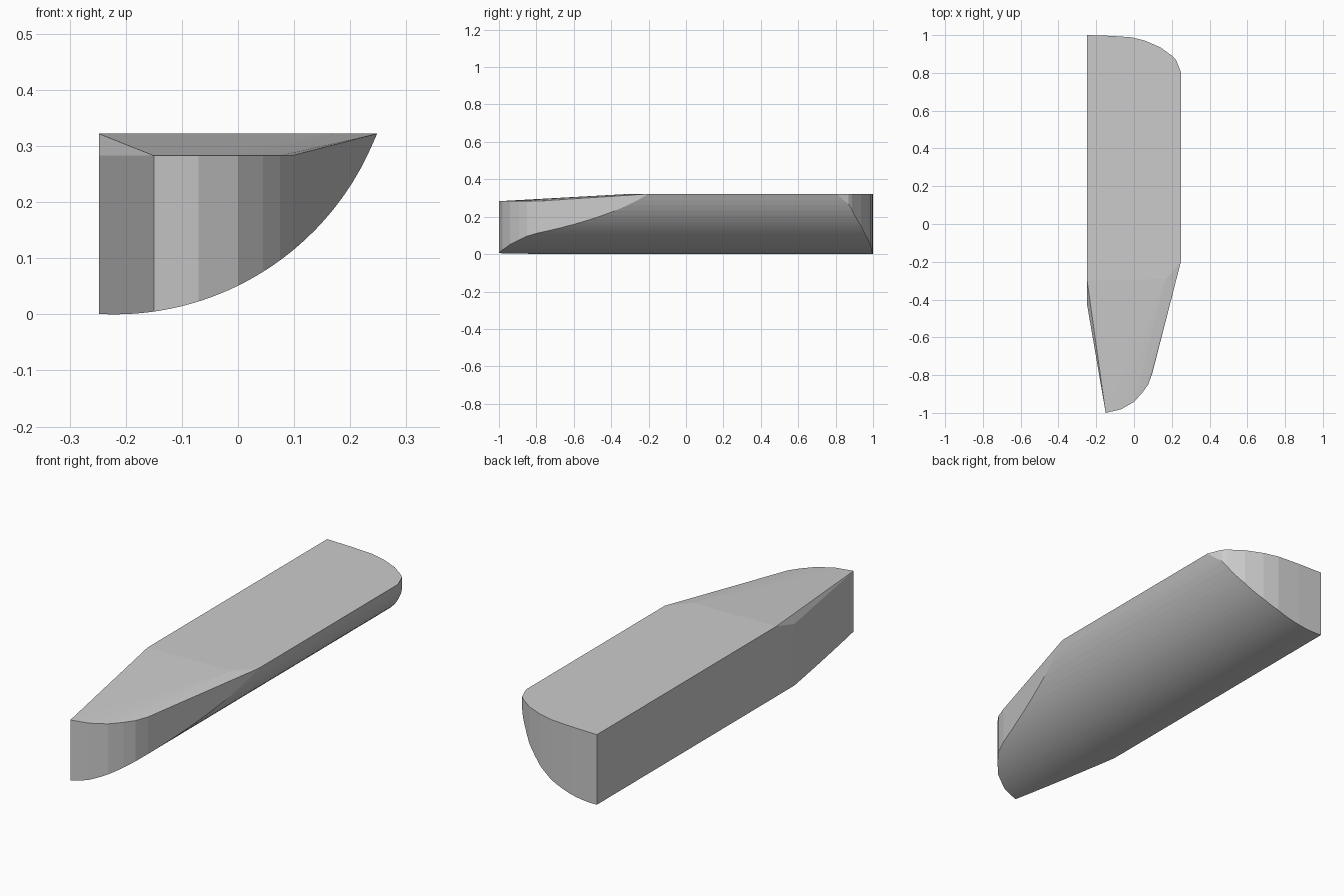
import bpy, bmesh, math

if "Cube" in bpy.data.objects:
    bpy.data.objects.remove(bpy.data.objects["Cube"])

TOP, NOSE_TOP = 0.322, 0.283
LEFT, RIGHT = -0.248, 0.248
RADIUS, AXIS_X = 0.5, -0.22

# plan outline: nose side and tail side, as (x, y) knots
nose = [(LEFT, -0.43), (-0.15, -1.0), (-0.07, -0.982), (0.0, -0.942),
        (0.045, -0.892), (0.075, -0.85), (0.097, -0.79), (RIGHT, -0.2)]
tail = [(LEFT, 1.0), (-0.12, 0.996), (-0.01, 0.988), (0.06, 0.97),
        (0.14, 0.935), (0.205, 0.888), (0.222, 0.87), (RIGHT, 0.805)]


def belly(x):
    """Height of the rounded underside at x."""
    return RADIUS - math.sqrt(RADIUS ** 2 - (x - AXIS_X) ** 2)


def along(knots, x):
    """Outline y at x."""
    for (x0, y0), (x1, y1) in zip(knots, knots[1:]):
        if x <= x1:
            return y0 + (y1 - y0) * (x - x0) / (x1 - x0)
    return knots[-1][1]


# rounded underside, trimmed by the plan outline
xs = {round(LEFT + (RIGHT - LEFT) * i / 32, 4) for i in range(33)}
xs |= {x for x, y in nose + tail}
points = []
for x in sorted(xs):
    z = min(belly(x), TOP)
    points += [(x, along(nose, x), z), (x, along(tail, x), z)]

# flat deck, fold line and lowered nose rim
points += [(x, y, TOP) for x, y in tail]
points += [(LEFT, -0.30, TOP), (0.17, -0.29, TOP), (RIGHT, -0.2, TOP)]
points += [(x, y, NOSE_TOP) for x, y in nose[:-1]]

# the body is convex, so wrap the points in a hull
bm = bmesh.new()
for p in points:
    bm.verts.new(p)
bmesh.ops.remove_doubles(bm, verts=bm.verts, dist=0.0005)
res = bmesh.ops.convex_hull(bm, input=bm.verts)
loose = [v for v in bm.verts if not v.link_faces]
bmesh.ops.delete(bm, geom=loose, context='VERTS')
bmesh.ops.dissolve_limit(bm, angle_limit=math.radians(0.5),
                         verts=bm.verts, edges=bm.edges)
bmesh.ops.recalc_face_normals(bm, faces=bm.faces)

mesh = bpy.data.meshes.new("tapered_body")
bm.to_mesh(mesh)
bm.free()
body = bpy.data.objects.new("tapered_body", mesh)
bpy.context.collection.objects.link(body)
